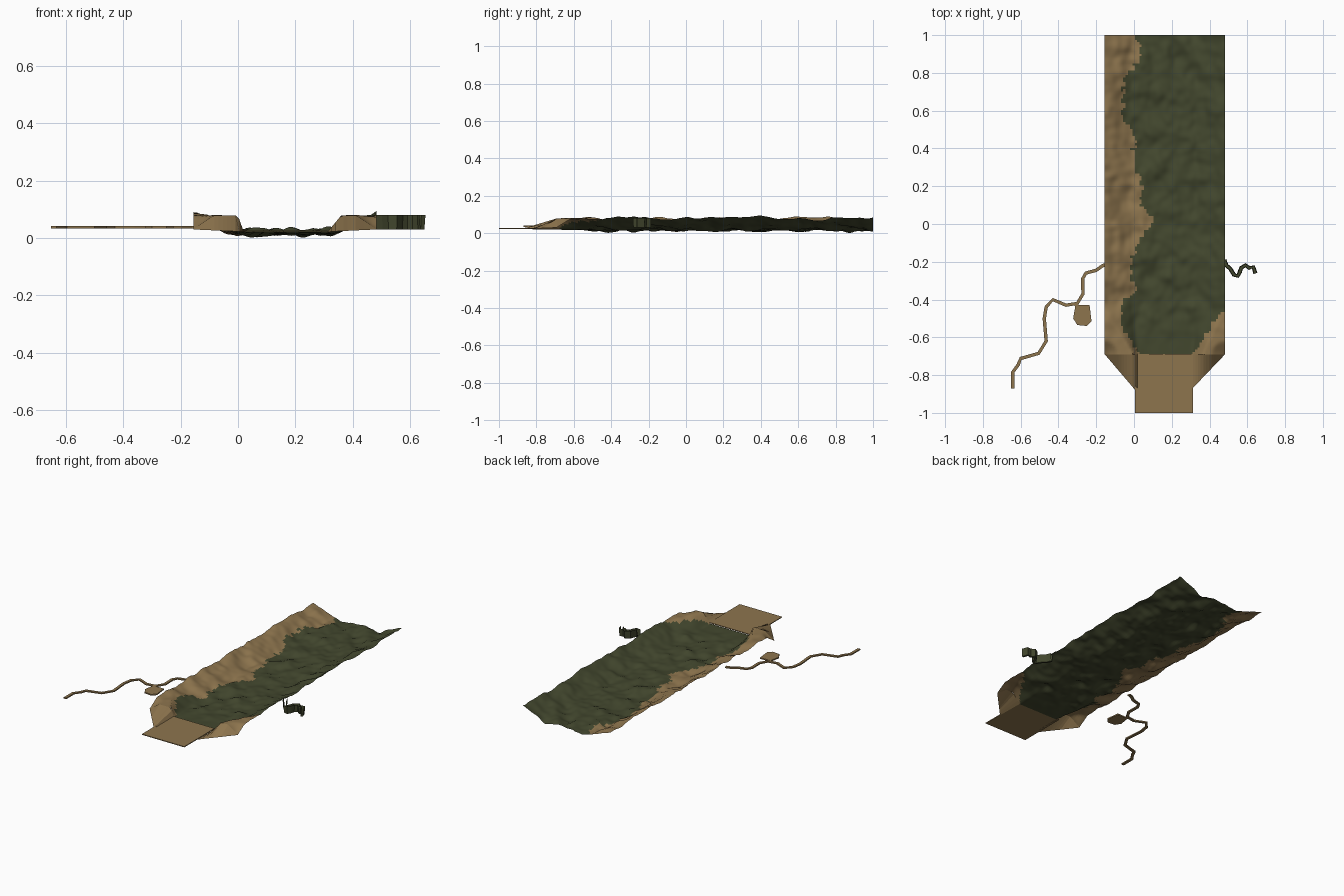
import bpy
from mathutils import Vector, noise

if "Cube" in bpy.data.objects:
    bpy.data.objects.remove(bpy.data.objects["Cube"])


def material(name, rgb):
    m = bpy.data.materials.new(name)
    m.diffuse_color = (*rgb, 1)
    m.use_nodes = True
    m.node_tree.nodes["Principled BSDF"].inputs["Base Color"].default_value = m.diffuse_color
    return m


BROWN = material("dry earth", (0.27, 0.178, 0.076))
GREEN = material("dark grass", (0.055, 0.063, 0.027))


def make(name, verts, faces, mats, rule=None):
    me = bpy.data.meshes.new(name)
    me.from_pydata(verts, [], faces)
    for m in mats:
        me.materials.append(m)
    if rule:
        for p in me.polygons:
            p.material_index = rule(p.center)
    ob = bpy.data.objects.new(name, me)
    bpy.context.collection.objects.link(ob)
    return ob


def lerp(a, b, t):
    return a + (b - a) * t


def clamp(t):
    return max(0.0, min(1.0, t))


X0, X1, Y0, Y1 = -0.155, 0.482, -0.69, 1.0
NX, NY = 52, 136


# valley floor between two banks, which widen toward the front
def height(x, y):
    t = clamp((-0.45 - y) / 0.24)
    left = clamp((lerp(-0.01, 0.02, t) - x) / lerp(0.145, 0.02, t))
    right = clamp((x - lerp(0.33, 0.31, t)) / lerp(0.15, 0.05, t))
    bank = max(left, right)
    # outer front corners fall away
    corner = min(Vector((x - X0, y - Y0)).length, Vector((x - X1, y - Y0)).length)
    bank *= lerp(0.2, 1, clamp(corner / 0.07))
    n = noise.noise(Vector((x * 11, y * 9, 3.1))) + 0.4 * noise.noise(Vector((x * 25, y * 22, 7.7)))
    z = 0.019 + 0.06 * bank + 0.021 * n * (1 - t)
    return max(0.0, z)


# ragged edge between bare earth and grass
EDGE = [(-0.69, 0.03), (-0.63, -0.01), (-0.55, -0.07), (-0.4, -0.06), (-0.35, 0.02), (-0.28, -0.02),
        (-0.15, 0.0), (-0.05, 0.05), (0.02, 0.11), (0.1, 0.03), (0.2, 0.05), (0.3, 0.0),
        (0.5, 0.0), (0.55, -0.06), (0.76, -0.06), (0.82, -0.01), (0.9, 0.04), (1.01, 0.01)]


def ground_colour(c):
    limit = 0.0
    for (ya, xa), (yb, xb) in zip(EDGE, EDGE[1:]):
        if ya <= c.y <= yb:
            limit = lerp(xa, xb, (c.y - ya) / (yb - ya))
    limit += 0.025 * noise.noise(Vector((c.x * 30, c.y * 30, 0)))
    jag = 0.03 * noise.noise(Vector((c.x * 30, c.y * 30, 5)))
    right = c.x > 0.31 + (c.y + 0.69) * 0.7 + jag
    return 0 if c.x < limit or right else 1


verts, faces = [], []
for j in range(NY + 1):
    for i in range(NX + 1):
        x, y = lerp(X0, X1, i / NX), lerp(Y0, Y1, j / NY)
        verts.append((x, y, height(x, y)))
for j in range(NY):
    for i in range(NX):
        a = j * (NX + 1) + i
        faces.append((a, a + 1, a + NX + 2, a + NX + 1))
terrain = make("valley_ground", verts, faces, [BROWN, GREEN], ground_colour)
bpy.context.view_layer.objects.active = terrain
terrain.select_set(True)
bpy.ops.object.shade_smooth_by_angle(angle=0.9)


# tapered embankments beside the front landing
def embankment(name, outer, inner, yend):
    n = 12
    v, f = [], []
    for i in range(n + 1):
        t = i / n
        x = lerp(outer, inner, t)
        v += [(x, Y0, height(x, Y0)), (x, lerp(Y0, yend, t), lerp(0.03, 0.022, t))]
    for i in range(n):
        q = (2 * i, 2 * i + 1, 2 * i + 3, 2 * i + 2)
        f.append(q if outer < inner else q[::-1])
    make(name, v, f, [BROWN])


embankment("left_embankment", X0, 0.02, -0.895)
embankment("right_embankment", X1, 0.31, -0.87)


# flat prism from an outline
def prism(name, pts, z0, z1, mat):
    n = len(pts)
    v = [(x, y, z0) for x, y in pts] + [(x, y, z1) for x, y in pts]
    f = [tuple(range(n))[::-1], tuple(range(n, 2 * n))]
    f += [(i, (i + 1) % n, (i + 1) % n + n, i + n) for i in range(n)]
    make(name, v, f, [mat])


prism("front_landing", [(0.005, -1), (0.312, -1), (0.312, -0.688), (0.005, -0.688)], 0.022, 0.027, BROWN)


# left and right borders of a winding line
def borders(pts, width):
    left, right = [], []
    for i, p in enumerate(pts):
        a, b = Vector(pts[max(i - 1, 0)]), Vector(pts[min(i + 1, len(pts) - 1)])
        d = (b - a).normalized()
        s = Vector((-d.y, d.x)) * width / 2
        left.append(Vector(p) + s)
        right.append(Vector(p) - s)
    return left, right


def ribbon(name, pts, width, z0, z1, mat):
    l, r = borders(pts, width)
    v, f = [], []
    for a, b in zip(l, r):
        v += [(a.x, a.y, z0), (b.x, b.y, z0), (b.x, b.y, z1), (a.x, a.y, z1)]
    for i in range(len(pts) - 1):
        for k in range(4):
            a, b = 4 * i + k, 4 * i + (k + 1) % 4
            f.append((a, a + 4, b + 4, b))
    e = len(v) - 4
    f += [(0, 1, 2, 3), (e + 3, e + 2, e + 1, e)]
    make(name, v, f, [mat])


# footpath with a small clearing
path = [(-0.138, -0.212), (-0.165, -0.22), (-0.2, -0.245), (-0.255, -0.26), (-0.272, -0.29), (-0.27, -0.37),
        (-0.3, -0.42), (-0.36, -0.43), (-0.43, -0.4), (-0.465, -0.44), (-0.475, -0.5), (-0.465, -0.62),
        (-0.505, -0.685), (-0.6, -0.712), (-0.613, -0.745), (-0.642, -0.785), (-0.642, -0.87)]
ribbon("footpath", path, 0.018, 0.034, 0.042, BROWN)
ribbon("clearing_link", [(-0.31, -0.42), (-0.295, -0.45)], 0.02, 0.034, 0.041, BROWN)
prism("clearing", [(-0.31, -0.43), (-0.322, -0.5), (-0.3, -0.535), (-0.25, -0.54), (-0.225, -0.515), (-0.235, -0.43)],
      0.034, 0.042, BROWN)

# winding side gully: steep walls over a narrow bed
gully = [(0.478, -0.19), (0.49, -0.22), (0.51, -0.237), (0.53, -0.27), (0.55, -0.275), (0.56, -0.255),
         (0.567, -0.233), (0.59, -0.218), (0.61, -0.233), (0.632, -0.228), (0.643, -0.262)]
top_l, top_r = borders(gully, 0.022)
bed_l, bed_r = borders(gully, 0.014)
v, f = [], []
for a, b, c, d in zip(top_l, bed_l, bed_r, top_r):
    v += [(a.x, a.y, 0.08), (b.x, b.y, 0.03), (c.x, c.y, 0.03), (d.x, d.y, 0.08)]
for i in range(len(gully) - 1):
    for k in range(3):
        a = 4 * i + k
        f.append((a, a + 1, a + 5, a + 4))
make("side_gully", v, f, [GREEN])
